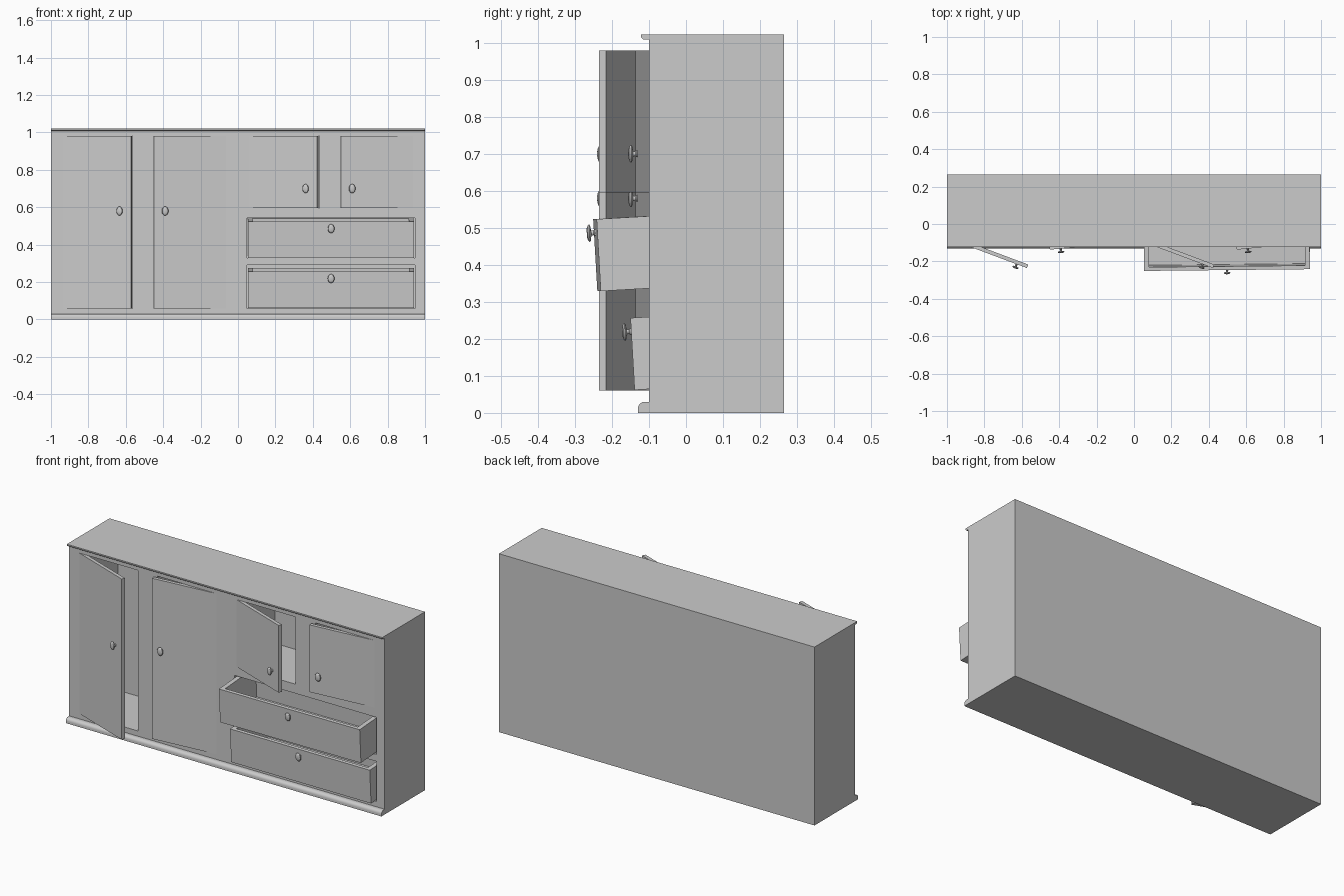
import bpy, bmesh
from math import radians, sin, cos, pi
from mathutils import Matrix, Vector

if "Cube" in bpy.data.objects:
    bpy.data.objects.remove(bpy.data.objects["Cube"])


def finish(name, bm, loc=(0, 0, 0), rot=(0, 0, 0)):
    bmesh.ops.recalc_face_normals(bm, faces=bm.faces)
    me = bpy.data.meshes.new(name)
    bm.to_mesh(me)
    bm.free()
    ob = bpy.data.objects.new(name, me)
    ob.location = loc
    ob.rotation_euler = rot
    bpy.context.collection.objects.link(ob)
    return ob


def add_box(bm, lo, hi):
    lo, hi = Vector(lo), Vector(hi)
    m = Matrix.Translation((lo + hi) / 2) @ Matrix.Diagonal((*(hi - lo), 1))
    bmesh.ops.create_cube(bm, size=1, matrix=m)


def box(name, lo, hi, loc=(0, 0, 0), rot=(0, 0, 0)):
    bm = bmesh.new()
    add_box(bm, lo, hi)
    return finish(name, bm, loc, rot)


def knob(name, parent, x, z):
    # lathed oval knob: base plate, neck, rounded head
    prof = [(0.009, 0.002), (0.009, -0.003), (0.006, -0.006), (0.007, -0.012),
            (0.020, -0.014), (0.024, -0.017), (0.021, -0.021), (0.012, -0.024)]
    n = 20
    bm = bmesh.new()
    rings = [[bm.verts.new((0.75 * r * cos(2 * pi * i / n), y, r * sin(2 * pi * i / n)))
              for i in range(n)] for r, y in prof]
    for a, b in zip(rings, rings[1:]):
        for i in range(n):
            bm.faces.new((a[i], a[(i + 1) % n], b[(i + 1) % n], b[i]))
    bm.faces.new(rings[0])
    bm.faces.new(rings[-1])
    ob = finish(name, bm, (x, 0, z))
    ob.parent = parent
    smooth(ob)


def smooth(ob):
    bpy.ops.object.select_all(action='DESELECT')
    ob.select_set(True)
    bpy.context.view_layer.objects.active = ob
    bpy.ops.object.shade_smooth_by_angle(angle=radians(35))


# carcass with one recess behind each door and drawer
F = -0.10
body = box("cabinet_body", (-1, F, 0), (1, 0.265, 1.022))
openings = [(-0.935, -0.565, 0.06, 0.98), (-0.44, -0.065, 0.06, 0.98),
            (0.06, 0.435, 0.595, 0.98), (0.56, 0.935, 0.595, 0.98),
            (0.048, 0.947, 0.33, 0.542), (0.048, 0.947, 0.06, 0.29)]
bm = bmesh.new()
for x0, x1, z0, z1 in openings:
    add_box(bm, (x0, F - 0.1, z0), (x1, 0.25, z1))
cutter = finish("recess_cutter", bm)
cutter.hide_render = True
mod = body.modifiers.new("recesses", 'BOOLEAN')
mod.operation = 'DIFFERENCE'
mod.solver = 'EXACT'
mod.object = cutter
bpy.context.view_layer.objects.active = body
bpy.ops.object.modifier_apply(modifier=mod.name)
bpy.data.objects.remove(cutter)


# rounded mouldings along the top and bottom front edges
def moulding(name, prof):
    bm = bmesh.new()
    face = bm.faces.new([bm.verts.new((-1, y, z)) for y, z in prof])
    ext = bmesh.ops.extrude_face_region(bm, geom=[face])
    bmesh.ops.translate(bm, vec=(2, 0, 0),
                        verts=[g for g in ext["geom"] if isinstance(g, bmesh.types.BMVert)])
    smooth(finish(name, bm))


def arc(cy, cz, r, sign):
    return [(cy - r * cos(a), cz + sign * r * sin(a)) for a in [i * pi / 10 for i in range(6)]]


moulding("base_moulding", [(F, 0), (-0.13, 0)] + arc(-0.112, 0.012, 0.018, 1) + [(F, 0.03)])
moulding("top_moulding", [(F, 1.022), (-0.122, 1.022)] + arc(-0.112, 1.019, 0.010, -1) + [(F, 1.009)])

# doors: name, hinge x, direction of free edge, opening angle, bottom z, knob z
doors = [("tall_door_left", -0.935, 1, 20.5, 0.06, 0.58),
         ("tall_door_right", -0.065, -1, 5.5, 0.06, 0.58),
         ("small_door_left", 0.06, 1, 20.5, 0.595, 0.70),
         ("small_door_right", 0.935, -1, 5.5, 0.595, 0.70)]
for name, hx, d, ang, z0, kz in doors:
    w = 0.387 * d
    door = box(name, (min(0, w), 0, 0), (max(0, w), 0.02, 0.98 - z0),
               (hx, F, z0), (0, 0, radians(-ang * d)))
    knob(name + "_knob", door, 0.328 * d, kz - z0)

# drawers: open trays, tipped slightly forward
for name, y, z, yaw in [("upper_drawer", -0.235, 0.329, 0.6), ("lower_drawer", -0.139, 0.062, 0)]:
    bm = bmesh.new()
    w, h, t, depth = 0.443, 0.195, 0.026, 0.32
    add_box(bm, (-w, 0, 0), (w, 0.02, h))
    add_box(bm, (-w, depth - 0.02, 0), (w, depth, h))
    add_box(bm, (-w, 0.02, 0), (-w + t, depth - 0.02, h))
    add_box(bm, (w - t, 0.02, 0), (w, depth - 0.02, h))
    add_box(bm, (-w + t, 0.02, 0), (w - t, depth - 0.02, 0.02))
    bmesh.ops.remove_doubles(bm, verts=bm.verts, dist=1e-5)
    drawer = finish(name, bm, (0.4975, y, z), (radians(3.3), 0, radians(yaw)))
    knob(name + "_knob", drawer, 0, 0.158)
